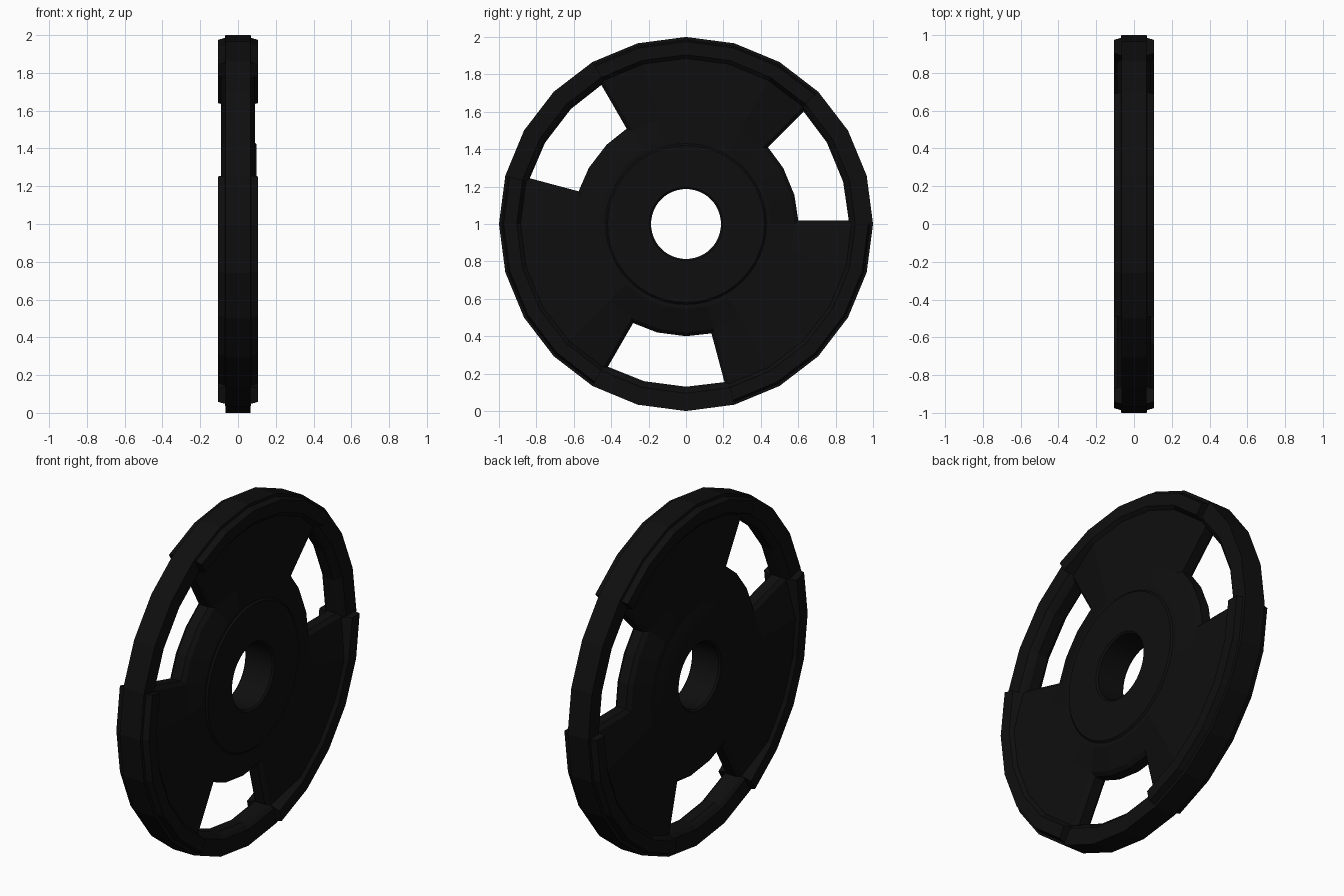
import bpy, bmesh, math

if "Cube" in bpy.data.objects:
    bpy.data.objects.remove(bpy.data.objects["Cube"])

black = bpy.data.materials.new("matte_black")
black.diffuse_color = (0.0045, 0.0045, 0.0045, 1)
black.use_nodes = True
black.node_tree.nodes["Principled BSDF"].inputs["Base Color"].default_value = black.diffuse_color

# radial rings and the half thickness of each kind of spoke section
R = [0.41, 0.455, 0.58, 0.885, 0.905, 0.975, 0.985, 1.0]
WEB = [.09, .09, .09, .09, .106, .106, .07, .067]
EDGE = [.09, .09, .05, .05, .106, .106, .07, .067]
GRIP = [.09, .09, .05, .05, .067, .067, .067, .067]
SEG = math.radians(15)


def point(k, r, x, off=0.0):
    a = k * SEG
    return (x, r * math.cos(a) - off * math.sin(a), 1 + r * math.sin(a) + off * math.cos(a))


def finish(bm, name):
    bmesh.ops.remove_doubles(bm, verts=bm.verts, dist=0.0005)
    bmesh.ops.dissolve_degenerate(bm, edges=bm.edges, dist=0.0002)
    bmesh.ops.recalc_face_normals(bm, faces=bm.faces)
    mesh = bpy.data.meshes.new(name)
    bm.to_mesh(mesh)
    bm.free()
    mesh.materials.append(black)
    ob = bpy.data.objects.new(name, mesh)
    bpy.context.collection.objects.link(ob)
    return ob


def quad(bm, pts):
    # skip repeated corners so that steps may taper to nothing
    uniq = []
    for p in pts:
        if all(math.dist(p, q) > 1e-4 for q in uniq):
            uniq.append(p)
    if len(uniq) > 2:
        bm.faces.new([bm.verts.new(p) for p in uniq])


# plate body: columns around the disc, doubled where the rim steps down to a grip
bm = bmesh.new()
cols = []
for third in range(3):
    b = third * 8
    cols += [(b, EDGE, 0), (b, GRIP, 0), (b + 1, GRIP, 1), (b + 2, GRIP, 1), (b + 3, GRIP, 1),
             (b + 3, EDGE, 0), (b + 4, WEB, 0), (b + 5, WEB, 0), (b + 6, WEB, 0), (b + 7, WEB, 0)]
for i, (k0, w0, _) in enumerate(cols):
    k1, w1, opening = cols[(i + 1) % len(cols)]
    for j in range(len(R) - 1):
        if opening and j == 2:
            continue
        for s in (-1, 1):
            quad(bm, [point(k0, R[j], s * w0[j]), point(k1, R[j], s * w1[j]),
                      point(k1, R[j + 1], s * w1[j + 1]), point(k0, R[j + 1], s * w0[j + 1])])
    # outer tread
    quad(bm, [point(k0, 1, -w0[-1]), point(k1, 1, -w1[-1]), point(k1, 1, w1[-1]), point(k0, 1, w0[-1])])

# rounded walls of the three grip openings
for third in range(3):
    b = third * 8
    loops = []
    for x, inset in ((.05, 0), (.03, 1), (-.03, 1), (-.05, 0)):
        loop = []
        for r, ks, dr in ((R[2], (0, 1, 2, 3), .02), (R[3], (3, 2, 1, 0), -.015)):
            for k in ks:
                off = {0: .02, 3: -.02}.get(k, 0) * inset
                loop.append(point(b + k, r + dr * inset, x, off))
        loops.append(loop)
    for l0, l1 in zip(loops, loops[1:]):
        for i in range(8):
            n = (i + 1) % 8
            quad(bm, [l0[i], l0[n], l1[n], l1[i]])
finish(bm, "plate_body")

# round hub with the bar hole, slightly raised on the right side
bm = bmesh.new()
N = 48
profile = [(.187, -.08), (.197, -.09), (.412, -.09), (.43, -.08), (.43, .09), (.42, .099), (.197, .099), (.187, .09)]
for i in range(N):
    for (r0, x0), (r1, x1) in zip(profile, profile[1:] + profile[:1]):
        t0, t1 = i * 24 / N, (i + 1) * 24 / N
        quad(bm, [point(t0, r0, x0), point(t1, r0, x0), point(t1, r1, x1), point(t0, r1, x1)])
hub = finish(bm, "hub")
bpy.context.view_layer.objects.active = hub
hub.select_set(True)
bpy.ops.object.shade_smooth_by_angle(angle=math.radians(30))
